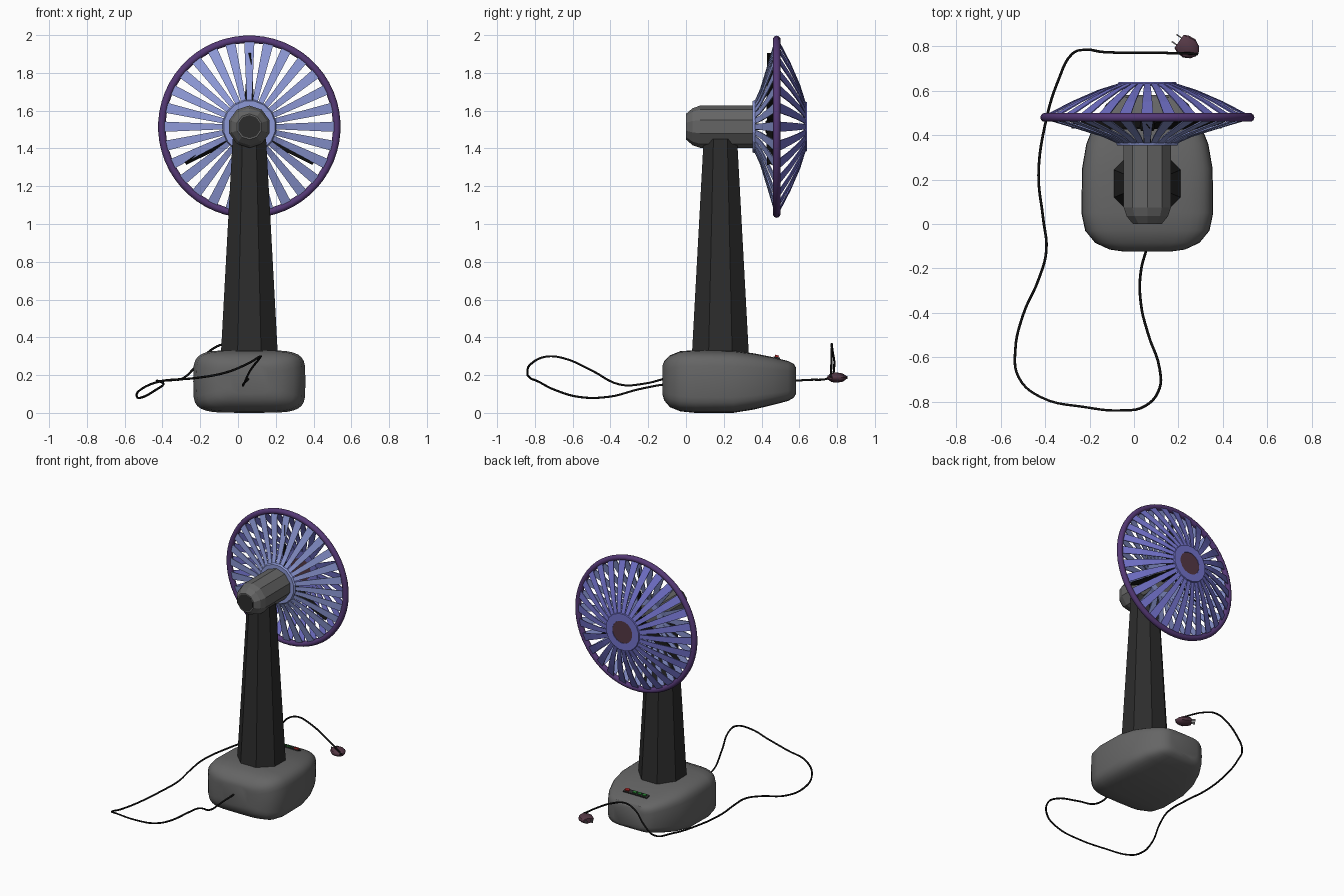
import bpy, bmesh, math
from mathutils import Vector, Matrix

if "Cube" in bpy.data.objects:
    bpy.data.objects.remove(bpy.data.objects["Cube"])

CX, CZ = 0.06, 1.515   # fan axis position


def material(name, rgb):
    m = bpy.data.materials.new(name)
    m.diffuse_color = (*rgb, 1)
    m.use_nodes = True
    m.node_tree.nodes["Principled BSDF"].inputs["Base Color"].default_value = m.diffuse_color
    return m


GREY = material("body_grey", (0.13, 0.13, 0.13))
DARK = material("post_dark", (0.025, 0.025, 0.025))
BLACK = material("black", (0.005, 0.005, 0.005))
FRONT = material("front_violet", (0.17, 0.17, 0.6))
REAR = material("rear_blue", (0.27, 0.32, 0.68))
RIM = material("rim_purple", (0.09, 0.04, 0.18))
PLUM = material("plum", (0.09, 0.04, 0.06))
RED = material("red", (0.4, 0.02, 0.02))
GREEN = material("green", (0.02, 0.2, 0.03))


def finish(name, bm, mat, smooth=None):
    bmesh.ops.recalc_face_normals(bm, faces=bm.faces)
    me = bpy.data.meshes.new(name)
    bm.to_mesh(me)
    bm.free()
    me.materials.append(mat)
    ob = bpy.data.objects.new(name, me)
    bpy.context.collection.objects.link(ob)
    if smooth:
        bpy.ops.object.select_all(action='DESELECT')
        ob.select_set(True)
        bpy.context.view_layer.objects.active = ob
        bpy.ops.object.shade_smooth_by_angle(angle=math.radians(smooth))
    return ob


def loft(name, rings, mat, smooth=None, closed=False):
    """Skin a list of point rings; cap the ends unless the loft is closed."""
    bm = bmesh.new()
    vs = [[bm.verts.new(p) for p in r] for r in rings]
    n = len(vs[0])
    pairs = list(zip(vs, vs[1:])) + ([(vs[-1], vs[0])] if closed else [])
    for a, b in pairs:
        for i in range(n):
            j = (i + 1) % n
            bm.faces.new((a[i], a[j], b[j], b[i]))
    if not closed:
        bm.faces.new(vs[0])
        bm.faces.new(vs[-1])
    return finish(name, bm, mat, smooth)


def circle_y(r, y, n):
    """Ring around the fan axis, flat side up."""
    return [(CX + r * math.cos(t), y, CZ + r * math.sin(t))
            for t in [(i + 0.5) * math.tau / n for i in range(n)]]


def turned(name, profile, n, mat, smooth=None, closed=False):
    return loft(name, [circle_y(r, y, n) for r, y in profile], mat, smooth, closed)


def box(name, loc, size, mat, rot=Matrix()):
    bm = bmesh.new()
    bmesh.ops.create_cube(bm, size=1, matrix=Matrix.Translation(loc) @ rot @ Matrix.Diagonal((*size, 1)))
    return finish(name, bm, mat)


def power(c, e):
    return math.copysign(abs(c) ** e, c)


# Base: rounded sections lofted from back to front (y, half width, low z, high z)
sections = [(-0.125, 0.10, 0.10, 0.25), (-0.115, 0.17, 0.065, 0.275), (-0.085, 0.235, 0.03, 0.305),
            (-0.03, 0.28, 0.008, 0.327), (0.05, 0.297, 0.0, 0.332), (0.25, 0.294, 0.0, 0.33),
            (0.36, 0.275, 0.018, 0.315), (0.46, 0.235, 0.042, 0.295), (0.54, 0.185, 0.063, 0.275),
            (0.57, 0.15, 0.08, 0.26), (0.582, 0.11, 0.1, 0.24)]
rings = []
for y, w, lo, hi in sections:
    rings.append([(CX + w * power(math.cos(t), 0.42), y,
                   (lo + hi) / 2 + (hi - lo) / 2 * power(math.sin(t), 0.42))
                  for t in [i * math.tau / 32 for i in range(32)]])
loft("base", rings, GREY, 30)

# Tapered octagonal post
loft("post", [[(CX + r * math.cos(t), 0.182 + r * math.sin(t), z)
               for t in [(i + 0.5) * math.tau / 8 for i in range(8)]]
              for r, z in ((0.163, 0.31), (0.096, 1.45))], DARK)

# Motor housing with a recessed back end
turned("motor_housing", [(0.05, 0.03), (0.06, 0.0), (0.068, 0.0), (0.098, 0.035), (0.112, 0.075),
                         (0.112, 0.36)], 10, GREY)
turned("motor_back_recess", [(0.061, -0.001), (0.05, 0.029)], 10, DARK)
turned("shaft", [(0.018, 0.35), (0.018, 0.47)], 8, BLACK)
turned("blade_hub", [(0.03, 0.42), (0.035, 0.43), (0.035, 0.46), (0.02, 0.475)], 10, BLACK)

# Three slim pitched blades
bm = bmesh.new()
for k in range(3):
    a = math.pi / 2 + k * math.tau / 3
    rad = Vector((math.cos(a), 0, math.sin(a)))
    side = Vector((-math.sin(a), 0, math.cos(a)))
    loop = []
    for r, w, d in ((0.02, 0.024, 0.014), (0.15, 0.024, 0.016), (0.39, 0.008, 0.012)):
        c = Vector((CX, 0.445, CZ)) + rad * r
        p = side * w + Vector((0, d, 0))
        q = Vector((0, 0.003, 0))
        loop.append([bm.verts.new(v) for v in (c - p - q, c + p - q, c + p + q, c - p + q)])
    for s, e in zip(loop, loop[1:]):
        for i in range(4):
            j = (i + 1) % 4
            bm.faces.new((s[i], s[j], e[j], e[i]))
    bm.faces.new(loop[0])
    bm.faces.new(loop[-1])
finish("fan_blades", bm, BLACK)


def slats(name, profile, mat, count=28, thick=0.003):
    """Radial strips following an (r, y) profile, widening outwards."""
    bm = bmesh.new()
    for k in range(count):
        a = math.pi / 2 + k * math.tau / count
        rad = Vector((math.cos(a), 0, math.sin(a)))
        side = Vector((-math.sin(a), 0, math.cos(a)))
        loop = []
        for r, y in profile:
            c = Vector((CX, y, CZ)) + rad * r
            p = side * (0.008 + 0.042 * r)
            q = Vector((0, thick, 0))
            loop.append([bm.verts.new(v) for v in (c - p - q, c + p - q, c + p + q, c - p + q)])
        for s, e in zip(loop, loop[1:]):
            for i in range(4):
                j = (i + 1) % 4
                bm.faces.new((s[i], s[j], e[j], e[i]))
        bm.faces.new(loop[0])
        bm.faces.new(loop[-1])
    return finish(name, bm, mat)


# Cage: slats, hub plates and outer rim
slats("front_grille", [(0.465, 0.485), (0.34, 0.55), (0.22, 0.602), (0.115, 0.635)], FRONT)
slats("rear_grille", [(0.465, 0.475), (0.32, 0.432), (0.2, 0.395), (0.12, 0.359)], REAR)
turned("front_hub_ring", [(0.08, 0.628), (0.138, 0.622), (0.132, 0.64), (0.08, 0.64)], 16, FRONT, closed=True)
turned("front_badge", [(0.085, 0.629), (0.085, 0.637)], 16, PLUM)
turned("rear_hub_ring", [(0.09, 0.353), (0.138, 0.353), (0.145, 0.368), (0.09, 0.366)], 16, REAR, closed=True)
turned("outer_rim", [(0.463 + 0.02 * math.cos(t), 0.48 + 0.02 * math.sin(t))
                     for t in [i * math.tau / 10 for i in range(10)]], 56, RIM, 50, True)

# Control strip on the sloping top of the base
tilt = Matrix.Rotation(math.radians(-12), 4, 'X')
box("control_strip", (0.06, 0.48, 0.29), (0.19, 0.035, 0.012), DARK, tilt)
box("power_button", (0.13, 0.48, 0.296), (0.03, 0.02, 0.02), RED, tilt)
for i in range(3):
    box(f"speed_button_{i + 1}", (0.07 - 0.038 * i, 0.48, 0.296), (0.026, 0.02, 0.014), GREEN, tilt)

# Power cord
path = [(0.06, -0.10, 0.185), (0.03, -0.22, 0.155), (0.03, -0.35, 0.15), (0.065, -0.5, 0.225),
        (0.115, -0.65, 0.29), (0.115, -0.74, 0.298), (0.05, -0.82, 0.26), (-0.06, -0.84, 0.215),
        (-0.22, -0.825, 0.185), (-0.42, -0.78, 0.165), (-0.52, -0.69, 0.12), (-0.535, -0.57, 0.085),
        (-0.5, -0.41, 0.085), (-0.43, -0.25, 0.125), (-0.395, -0.12, 0.15), (-0.41, 0.03, 0.165),
        (-0.43, 0.22, 0.17), (-0.40, 0.45, 0.17), (-0.34, 0.65, 0.175), (-0.28, 0.765, 0.19),
        (-0.22, 0.785, 0.25), (-0.14, 0.775, 0.335), (-0.06, 0.772, 0.365), (0.05, 0.772, 0.335),
        (0.17, 0.77, 0.27), (0.26, 0.768, 0.21), (0.285, 0.768, 0.19), (0.25, 0.793, 0.187)]
cu = bpy.data.curves.new("power_cord", 'CURVE')
cu.dimensions = '3D'
cu.bevel_depth = 0.006
cu.bevel_resolution = 1
cu.resolution_u = 5
cu.use_fill_caps = True
sp = cu.splines.new('BEZIER')
sp.bezier_points.add(len(path) - 1)
for bp, co in zip(sp.bezier_points, path):
    bp.co = co
    bp.handle_left_type = bp.handle_right_type = 'AUTO'
cu.materials.append(BLACK)
bpy.context.collection.objects.link(bpy.data.objects.new("power_cord", cu))

# Plug: flattened rounded body and two prongs
C = Vector((0.24, 0.797, 0.187))
U = Vector((-0.82, 0.57, 0)).normalized()
V = Vector((-U.y, U.x, 0))
body = [(-0.055, 0.012, 0.01), (-0.04, 0.034, 0.02), (-0.01, 0.05, 0.027), (0.025, 0.046, 0.025), (0.045, 0.036, 0.018)]
loft("plug", [[C + U * u + V * (w * math.cos(t)) + Vector((0, 0, h * math.sin(t)))
               for t in [i * math.tau / 12 for i in range(12)]] for u, w, h in body], PLUM, 30)
for n, s in (("left", 1), ("right", -1)):
    box(f"plug_prong_{n}", C + U * 0.056 + V * 0.019 * s, (0.032, 0.006, 0.014), GREY,
        Matrix.Rotation(math.atan2(U.y, U.x), 4, 'Z'))
